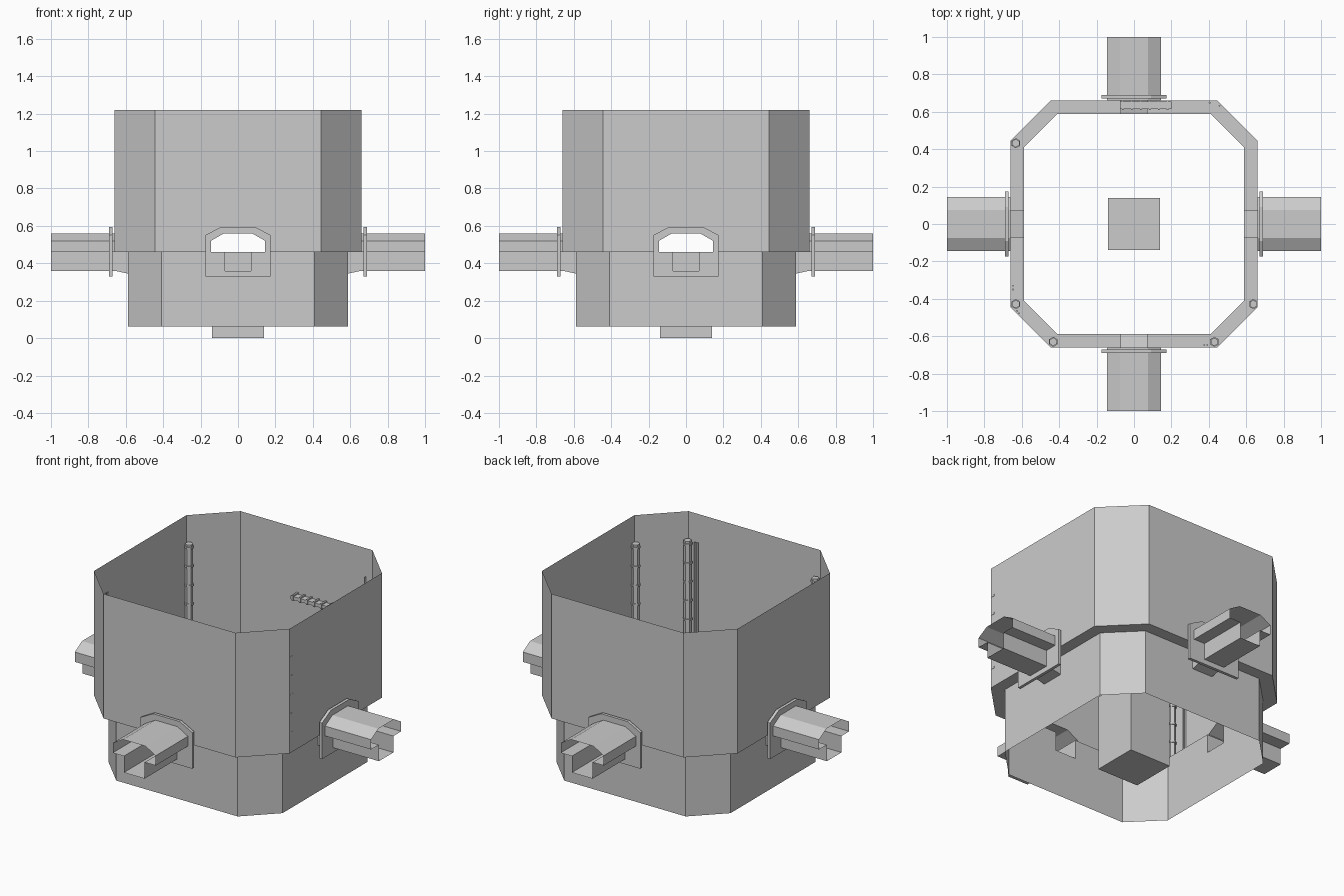
import bpy, bmesh, math
from mathutils import Matrix, Vector

if "Cube" in bpy.data.objects:
    bpy.data.objects.remove(bpy.data.objects["Cube"])


def make(name, bm):
    bmesh.ops.remove_doubles(bm, verts=bm.verts, dist=0.0002)
    bmesh.ops.recalc_face_normals(bm, faces=bm.faces)
    me = bpy.data.meshes.new(name)
    bm.to_mesh(me)
    bm.free()
    ob = bpy.data.objects.new(name, me)
    bpy.context.collection.objects.link(ob)
    return ob


def place(k, u, r, z):
    # u runs along a wall, r points outward, k counts quarter turns
    return Matrix.Rotation(k * math.pi / 2, 3, 'Z') @ Vector((u, -r, z))


def face(bm, k, pts):
    bm.faces.new([bm.verts.new(place(k, *p)) for p in pts])


def mirror(half):
    return half + [(-u, z) for u, z in reversed(half)]


def loft(bm, k, a, b, closed=True):
    n = len(a)
    for i in range(n if closed else n - 1):
        j = (i + 1) % n
        face(bm, k, [a[i], a[j], b[j], b[i]])


def box(bm, x0, x1, y0, y1, z0, z1):
    m = Matrix.Translation(((x0 + x1) / 2, (y0 + y1) / 2, (z0 + z1) / 2))
    bmesh.ops.create_cube(bm, size=1, matrix=m @ Matrix.Diagonal((x1 - x0, y1 - y0, z1 - z0, 1)))


def rod(bm, x, y, z0, z1, r, n=6):
    bmesh.ops.create_cone(bm, cap_ends=True, segments=n, radius1=r, radius2=r, depth=z1 - z0,
                          matrix=Matrix.Translation((x, y, (z0 + z1) / 2)))


RO, CO, RI, CI = 0.66, 0.445, 0.588, 0.41
BASE, LEDGE, TOP = 0.063, 0.46, 1.22
duct = mirror([(.07, .36), (.07, .46), (.145, .46), (.145, .52), (.075, .56)])
collar = mirror([(.175, .33), (.175, .45), (.175, .46), (.175, .55), (.09, .595)])

# Upper and lower wall shells with notched openings, joined by a ledge
upper, lower, ledge = bmesh.new(), bmesh.new(), bmesh.new()
for k in range(4):
    notch = mirror([(CO, TOP), (CO, LEDGE), (.145, LEDGE), (.145, .52), (.075, .56)])
    face(upper, k, [(u, RO, z) for u, z in notch])
    face(upper, k, [(CO, RO, LEDGE), (RO, CO, LEDGE), (RO, CO, TOP), (CO, RO, TOP)])
    notch = mirror([(CI, BASE), (CI, LEDGE), (.07, LEDGE), (.07, .345)])
    face(lower, k, [(u, RI, z) for u, z in notch])
    face(lower, k, [(CI, RI, BASE), (RI, CI, BASE), (RI, CI, LEDGE), (CI, RI, LEDGE)])
    for s in (-1, 1):
        face(ledge, k, [(s * .07, RI, LEDGE), (s * CI, RI, LEDGE),
                        (s * CO, RO, LEDGE), (s * .07, RO, LEDGE)])
    face(ledge, k, [(CI, RI, LEDGE), (RI, CI, LEDGE), (RO, CO, LEDGE), (CO, RO, LEDGE)])
make("upper_wall", upper)
make("lower_wall", lower)
make("ledge", ledge)

# Four stepped ducts, their collars, and sloped channels through the ledge
for k, side in enumerate(("front", "right", "back", "left")):
    bm = bmesh.new()
    loft(bm, k, [(u, RO, z) for u, z in duct], [(u, 1.0, z) for u, z in duct])
    make(side + "_duct", bm)
    bm = bmesh.new()
    rings = [[(u, r, z) for u, z in prof] for prof, r in
             ((duct, .672), (collar, .672), (collar, .69), (duct, .69))]
    for a, b in zip(rings, rings[1:]):
        loft(bm, k, a, b)
    make(side + "_duct_collar", bm)
    bm = bmesh.new()
    a = [(.07, RI, LEDGE), (.07, RI, .345), (-.07, RI, .345), (-.07, RI, LEDGE)]
    b = [(.07, RO, LEDGE), (.07, RO, .36), (-.07, RO, .36), (-.07, RO, LEDGE)]
    loft(bm, k, a, b, closed=False)
    make(side + "_channel", bm)

# Central square shaft
bm = bmesh.new()
box(bm, -.14, .14, -.14, .14, 0, .46)
make("central_shaft", bm)

# Vertical corner pipes with coupling rings
bm = bmesh.new()
for x, y in ((-.632, .432), (-.632, -.428), (-.432, -.63), (.43, -.63), (.638, -.428)):
    rod(bm, x, y, LEDGE, 1.06, .022)
    for i in range(5):
        z = .58 + i * .115
        rod(bm, x, y, z - .006, z + .006, .027)
make("corner_pipes", bm)

# Thin cables beside the pipes
bm = bmesh.new()
for x, y in ((.375, -.647), (.392, -.647), (-.615, -.477), (-.625, -.465),
             (-.647, -.33), (-.647, -.35), (.405, .648), (.457, .632)):
    rod(bm, x, y, LEDGE, 1.05, .006, 4)
make("cables", bm)

# Horizontal rail with clips on the back wall
bm = bmesh.new()
box(bm, -.075, .2, .615, .655, .80, .82)
for i in range(6):
    x = -.06 + i * .048
    box(bm, x - .005, x + .005, .61, .66, .795, .828)
make("back_wall_rail", bm)
